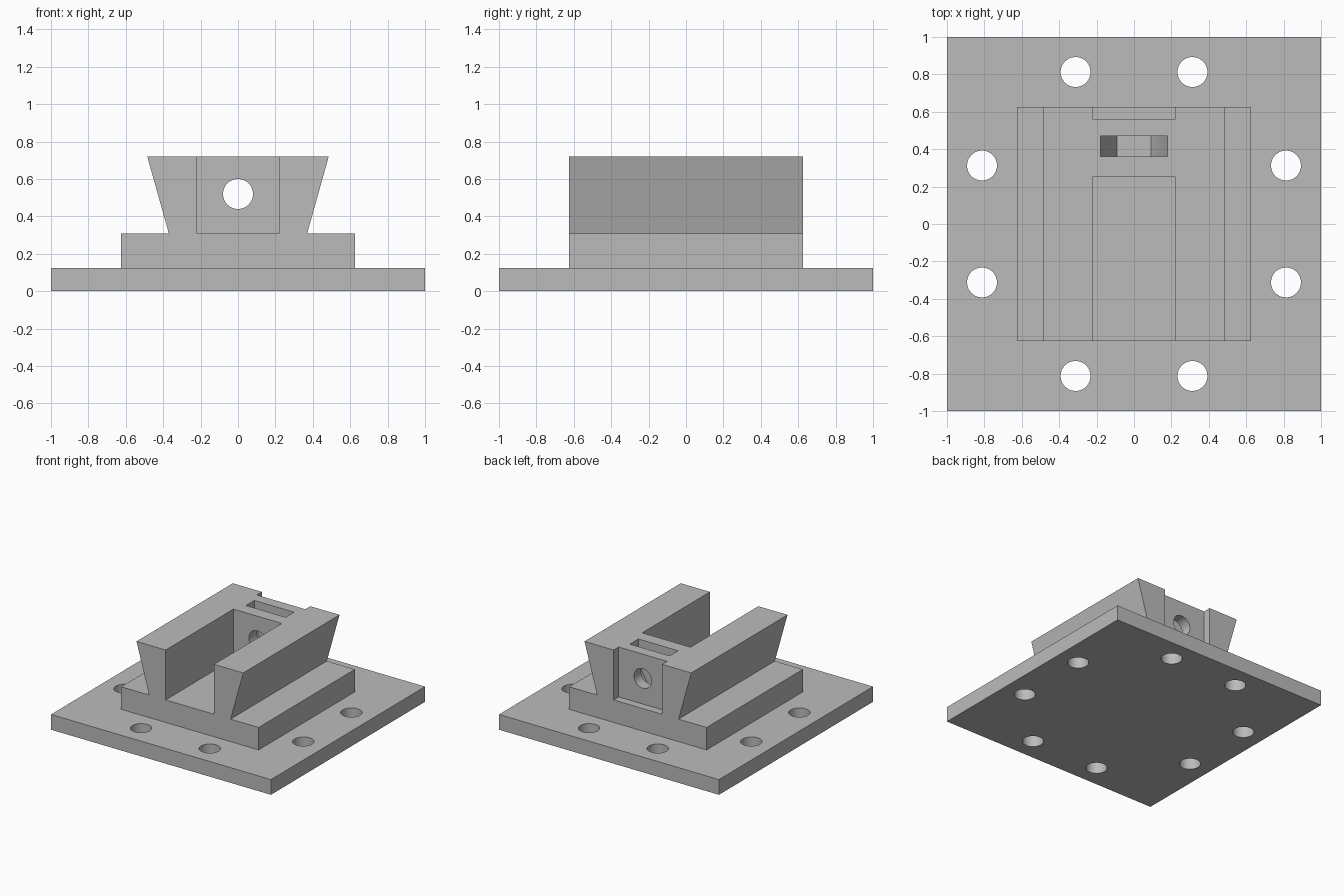
import bpy
import bmesh
from math import cos, sin, pi, radians

cube = bpy.data.objects.get("Cube")
if cube:
    bpy.data.objects.remove(cube, do_unlink=True)

grey = bpy.data.materials.new("plain grey")
grey.use_nodes = True
colour = (0.5, 0.5, 0.5, 1)
grey.diffuse_color = colour
grey.node_tree.nodes["Principled BSDF"].inputs["Base Color"].default_value = colour


def prism(name, profile, start, depth, axis="Y"):
    """Extrude an (x, z) profile along y, or an (x, y) profile along z."""
    bm = bmesh.new()
    place = (lambda a, b: (a, start, b)) if axis == "Y" else (lambda a, b: (a, b, start))
    face = bm.faces.new([bm.verts.new(place(a, b)) for a, b in profile])
    ext = bmesh.ops.extrude_face_region(bm, geom=[face])
    moved = [v for v in ext["geom"] if isinstance(v, bmesh.types.BMVert)]
    bmesh.ops.translate(bm, verts=moved, vec=(0, depth, 0) if axis == "Y" else (0, 0, depth))
    bmesh.ops.recalc_face_normals(bm, faces=bm.faces[:])
    mesh = bpy.data.meshes.new(name)
    bm.to_mesh(mesh)
    bm.free()
    mesh.materials.append(grey)
    obj = bpy.data.objects.new(name, mesh)
    bpy.context.collection.objects.link(obj)
    return obj


def rect(x, low, high):
    return [(-x, low), (x, low), (x, high), (-x, high)]


def circle(cx, cy, radius, sides=48):
    return [(cx + radius * cos(2 * pi * i / sides), cy + radius * sin(2 * pi * i / sides))
            for i in range(sides)]


def cut(target, cutters):
    bpy.ops.object.select_all(action="DESELECT")
    target.select_set(True)
    bpy.context.view_layer.objects.active = target
    for cutter in cutters:
        cutter.hide_render = True
        mod = target.modifiers.new("cut", "BOOLEAN")
        mod.operation = "DIFFERENCE"
        mod.solver = "EXACT"
        mod.object = cutter
        bpy.ops.object.modifier_apply(modifier=mod.name)
        bpy.data.objects.remove(cutter, do_unlink=True)
    bpy.ops.object.shade_smooth_by_angle(angle=radians(30))


PLATE_TOP, STEP_TOP, TOP = 0.125, 0.31, 0.72
HALF = 0.625      # half length of step and dovetail
CHANNEL = 0.22    # half width of the open channel
BORE_Z = 0.52

# Square mounting plate with two bolt holes along each edge
plate = prism("mounting_plate", rect(1, -1, 1), 0, PLATE_TOP, "Z")
near, far = 0.3125, 0.8125
centres = [(sx * a, sy * b) for a, b in ((near, far), (far, near))
           for sx in (-1, 1) for sy in (-1, 1)]
cut(plate, [prism("bolt_hole", circle(x, y, 0.08), -0.1, 0.4, "Z") for x, y in centres])

# Raised square step
prism("raised_step", rect(HALF, -HALF, HALF), PLATE_TOP, STEP_TOP - PLATE_TOP, "Z")

# Dovetail with open channel, back recess, screw bore and hexagonal nut slot
dovetail = prism("dovetail_block",
                 [(-0.37, STEP_TOP), (0.37, STEP_TOP), (0.485, TOP), (-0.485, TOP)],
                 -HALF, 2 * HALF)
nut = circle(0, BORE_Z, 0.18, 6)
slot = [nut[3], nut[4], nut[5], nut[0], (0.18, 0.9), (-0.18, 0.9)]
cut(dovetail, [
    prism("channel", rect(CHANNEL, 0.2, 0.9), -0.8, 1.055),
    prism("back_recess", rect(CHANNEL, 0.2, 0.9), 0.56, 0.3),
    prism("nut_slot", slot, 0.36, 0.11),
    prism("screw_bore", circle(0, BORE_Z, 0.08), 0.1, 0.6),
])
